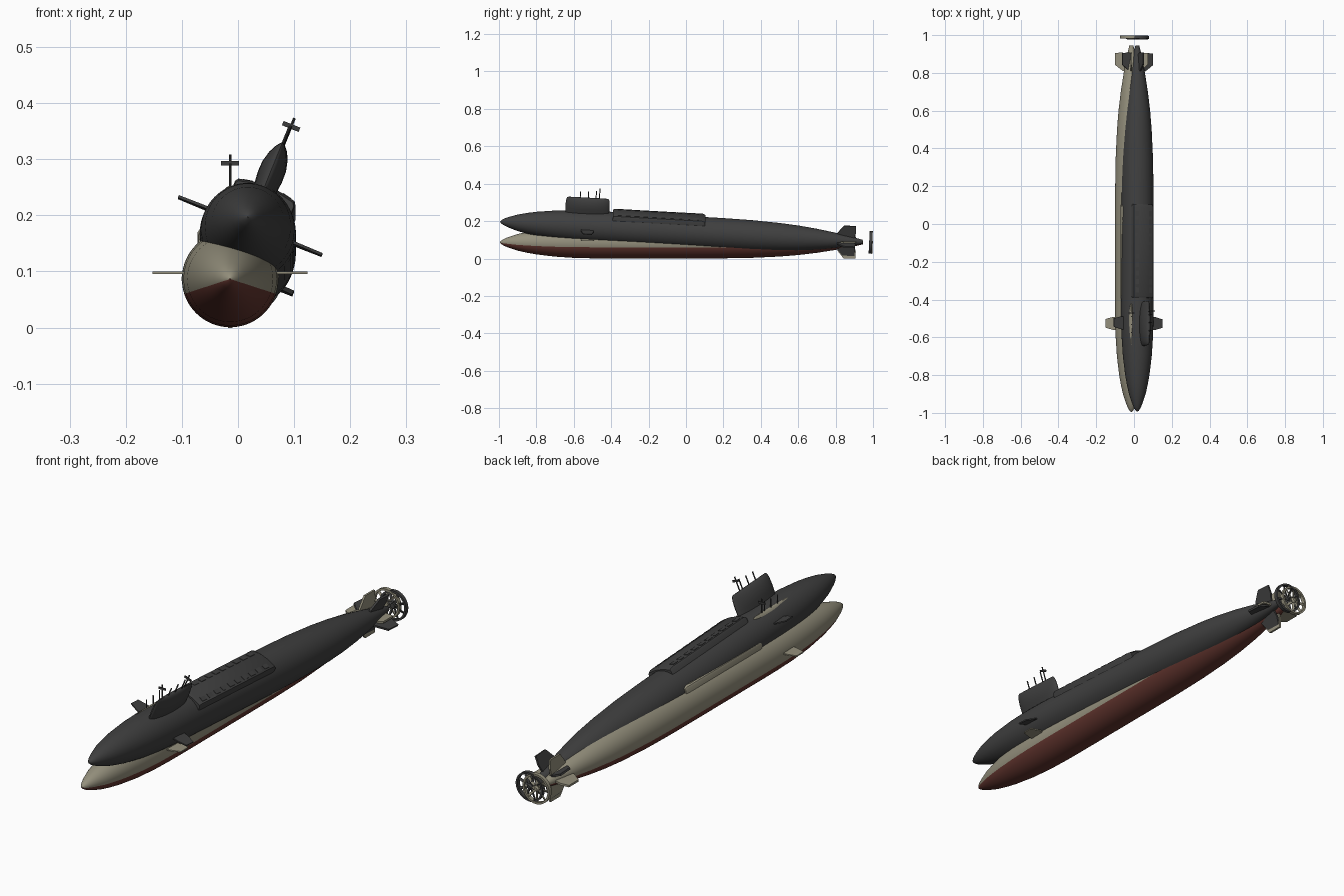
import bpy, bmesh, math
from mathutils import Matrix, Vector

if "Cube" in bpy.data.objects:
    bpy.data.objects.remove(bpy.data.objects["Cube"])


def material(name, rgb):
    m = bpy.data.materials.new(name)
    m.diffuse_color = (*rgb, 1)
    m.use_nodes = True
    m.node_tree.nodes["Principled BSDF"].inputs["Base Color"].default_value = m.diffuse_color
    return m


DARK = material("dark grey", (0.050, 0.050, 0.050))
BEIGE = material("beige", (0.30, 0.28, 0.205))
RED = material("red brown", (0.125, 0.036, 0.028))
METAL = material("mast grey", (0.045, 0.045, 0.045))


def finish(bm, name, mats, xf, smooth=True, rule=None):
    bmesh.ops.recalc_face_normals(bm, faces=bm.faces)
    if rule:
        for f in bm.faces:
            f.material_index = rule(f.calc_center_median())
    me = bpy.data.meshes.new(name)
    bm.to_mesh(me)
    bm.free()
    ob = bpy.data.objects.new(name, me)
    bpy.context.collection.objects.link(ob)
    for m in mats:
        me.materials.append(m)
    ob.matrix_world = xf
    if smooth:
        bpy.ops.object.select_all(action='DESELECT')
        ob.select_set(True)
        bpy.context.view_layer.objects.active = ob
        bpy.ops.object.shade_smooth_by_angle(angle=math.radians(35))
    return ob


def loft(bm, rings, closed=False):
    """Skin a list of equal-length rings, capping both ends unless closed."""
    vs = [[bm.verts.new(p) for p in r] for r in rings]
    pairs = list(zip(vs, vs[1:]))
    if closed:
        pairs.append((vs[-1], vs[0]))
    n = len(vs[0])
    for a, b in pairs:
        for i in range(n):
            j = (i + 1) % n
            bm.faces.new((a[i], a[j], b[j], b[i]))
    if not closed:
        bm.faces.new(vs[0])
        bm.faces.new(vs[-1])


def circle(y, r, n):
    return [(r * math.cos(2 * math.pi * i / n), y, r * math.sin(2 * math.pi * i / n)) for i in range(n)]


def plate(bm, outline, thick, angle, z=0.0):
    """Flat fin from an (outward, y) outline, turned about the long axis."""
    rot = Matrix.Rotation(angle, 3, 'Y')
    loft(bm, [[rot @ Vector((r, y, z + s * thick / 2)) for r, y in outline] for s in (-1, 1)])


def box(bm, centre, size, rot=Matrix()):
    bmesh.ops.create_cube(bm, size=1, matrix=Matrix.Translation(centre) @ rot @ Matrix.Diagonal((*size, 1)))


def rod(bm, base, top, r):
    a, b = Vector(base), Vector(top)
    d = b - a
    rot = d.to_track_quat('Z', 'Y').to_matrix().to_4x4()
    bmesh.ops.create_cone(bm, cap_ends=True, segments=10, radius1=r, radius2=r, depth=d.length,
                          matrix=Matrix.Translation((a + b) / 2) @ rot)


HULL = [(-0.995, 0.001), (-0.99, 0.008), (-0.975, 0.0175), (-0.95, 0.028), (-0.9, 0.0445), (-0.85, 0.0555),
        (-0.8, 0.0645), (-0.7, 0.0765), (-0.6, 0.083), (-0.5, 0.0855), (-0.4, 0.086), (0.0, 0.086),
        (0.2, 0.0855), (0.35, 0.083), (0.5, 0.076), (0.6, 0.068), (0.7, 0.056), (0.8, 0.0405),
        (0.86, 0.029), (0.91, 0.019), (0.945, 0.011)]


def submarine(tag, xf, paint, belly):
    # hull of revolution, lower sector in the belly colour
    bm = bmesh.new()
    loft(bm, [circle(y, r, 80) for y, r in HULL])
    finish(bm, tag + "_hull", [paint, belly], xf,
           rule=lambda c: int(math.atan2(c.z, abs(c.x)) < math.radians(-18)))

    # missile deck with gently arched top
    half = [(0.058, 0.03), (0.058, 0.083), (0.054, 0.089), (0.03, 0.094), (0.012, 0.096)]
    section = half + [(-x, z) for x, z in reversed(half)]
    bm = bmesh.new()
    loft(bm, [[(x * s, y, z if z < 0.05 else z - d) for x, z in section]
              for y, s, d in ((-0.395, 0.97, 0.004), (-0.385, 1, 0), (0.085, 1, 0), (0.1, 0.97, 0.006))])
    finish(bm, tag + "_missile_deck", [paint], xf)

    # two rows of hatches
    bm = bmesh.new()
    for i in range(10):
        for s in (-1, 1):
            box(bm, (s * 0.038, -0.355 + i * 0.045, 0.0925), (0.018, 0.028, 0.003),
                Matrix.Rotation(s * 0.2, 4, 'Y'))
    finish(bm, tag + "_hatches", [paint], xf, smooth=False)

    # sail
    def foil(z, s, w):
        ring = []
        for i in range(40):
            a = 2 * math.pi * i / 40
            ring.append((w * math.sin(a), -0.533 - 0.118 * s * math.cos(a), z))
        return ring
    bm = bmesh.new()
    loft(bm, [foil(*p) for p in ((0.05, 0.97, 0.018), (0.08, 0.99, 0.021), (0.105, 1, 0.0235), (0.125, 1, 0.023),
                                 (0.145, 0.99, 0.018), (0.157, 0.97, 0.012), (0.163, 0.94, 0.007),
                                 (0.166, 0.88, 0.002))])
    finish(bm, tag + "_sail", [paint], xf)

    # masts, the tallest one with a crossbar
    bm = bmesh.new()
    for y, top in ((-0.575, 0.199), (-0.532, 0.201), (-0.49, 0.206), (-0.472, 0.222)):
        rod(bm, (0, y, 0.15), (0, y, top), 0.0026)
    box(bm, (0, -0.472, 0.206), (0.032, 0.005, 0.008))
    finish(bm, tag + "_masts", [METAL], xf)

    # bow planes
    bm = bmesh.new()
    for s in (-1, 1):
        plate(bm, [(s * r, y) for r, y in ((0.06, -0.565), (0.1, -0.56), (0.138, -0.548),
                                           (0.138, -0.503), (0.1, -0.493), (0.06, -0.493))], 0.005, 0, 0.011)
    finish(bm, tag + "_bow_planes", [paint], xf, smooth=False)

    # cross-shaped stern fins
    bm = bmesh.new()
    for k in range(4):
        plate(bm, [(0.005, 0.805), (0.045, 0.81), (0.087, 0.843), (0.087, 0.905), (0.05, 0.908), (0.005, 0.895)],
              0.008, k * math.pi / 2)
    finish(bm, tag + "_stern_fins", [paint], xf, smooth=False)

    # ringed propeller
    bm = bmesh.new()
    loft(bm, [circle(y, r, 48) for y, r in ((0.981, 0.061), (0.997, 0.061), (0.997, 0.053), (0.981, 0.053))], closed=True)
    loft(bm, [circle(y, r, 20) for y, r in ((0.98, 0.010), (0.992, 0.012), (0.999, 0.007))])
    for k in range(8):
        rot = Matrix.Rotation(k * math.pi / 4, 4, 'Y')
        box(bm, rot @ Vector((0.032, 0.989, 0)), (0.048, 0.004, 0.010), rot @ Matrix.Rotation(0.5, 4, 'X'))
    finish(bm, tag + "_propeller", [paint], xf)


# level painted boat, and the dark boat rolled and pitched above it
submarine("pale", Matrix.Translation((-0.014, 0, 0.0865)), BEIGE, RED)
submarine("dark", Matrix.Translation((0.0175, 0, 0.1415)) @ Matrix.Rotation(-0.0555, 4, 'X')
          @ Matrix.Rotation(math.radians(22), 4, 'Y'), DARK, DARK)
